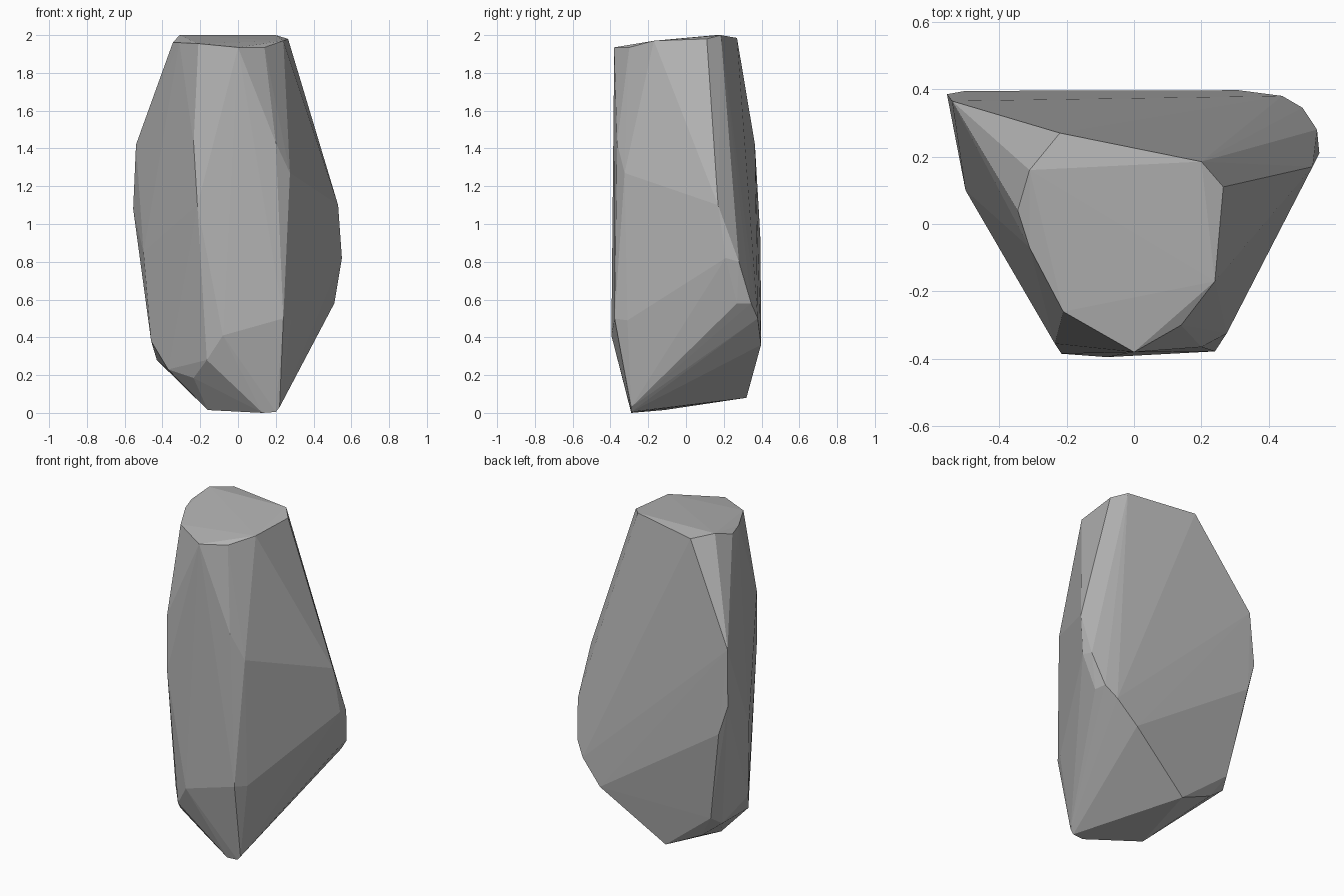
import bpy, bmesh

# Corner points of the faceted stone, grouped by region
crown = [(-.22, .27, 1.985), (-.31, .16, 2.0), (-.345, .04, 1.96), (-.31, -.07, 1.96),
         (-.21, -.26, 1.955), (0, -.38, 1.935), (.14, -.3, 1.935), (.24, -.17, 1.97),
         (.265, .11, 1.98), (.2, .185, 2.0)]
front = [(-.235, -.355, 1.43), (-.215, -.385, 1.1), (.2, -.365, 1.43), (.275, -.325, 1.27),
         (.24, -.378, .5), (.28, -.31, .49), (-.08, -.395, .41), (-.165, -.35, .28)]
right = [(.53, .17, 1.1), (.55, .21, .82), (.51, .27, .58), (.543, .28, .8),
         (.5, .345, .58), (.44, .38, .5), (.31, .397, .36)]
left = [(-.54, .365, 1.42), (-.555, .385, 1.08), (-.5, .395, .9), (-.5, .1, .85),
        (-.46, .05, .38), (-.43, .26, .28), (-.4, .33, .33), (-.37, -.08, .23)]
base = [(-.31, .29, .185), (-.235, -.226, .185), (-.16, -.115, .015), (.13, -.29, 0),
        (.2, -.29, .005), (.22, -.29, .03), (.13, .17, .17), (-.085, .32, .08)]

# Wrap the points in a convex shell
bm = bmesh.new()
for co in crown + front + right + left + base:
    bm.verts.new(co)
hull = bmesh.ops.convex_hull(bm, input=bm.verts[:])
loose = [v for v in bm.verts if not v.link_faces]
bmesh.ops.delete(bm, geom=loose, context='VERTS')
bmesh.ops.recalc_face_normals(bm, faces=bm.faces[:])

mesh = bpy.data.meshes.new("stone")
bm.to_mesh(mesh)
bm.free()

# Plain grey stone
grey = bpy.data.materials.new("stone grey")
grey.diffuse_color = (.45, .45, .45, 1)
mesh.materials.append(grey)
stone = bpy.data.objects.new("stone", mesh)
bpy.context.collection.objects.link(stone)
